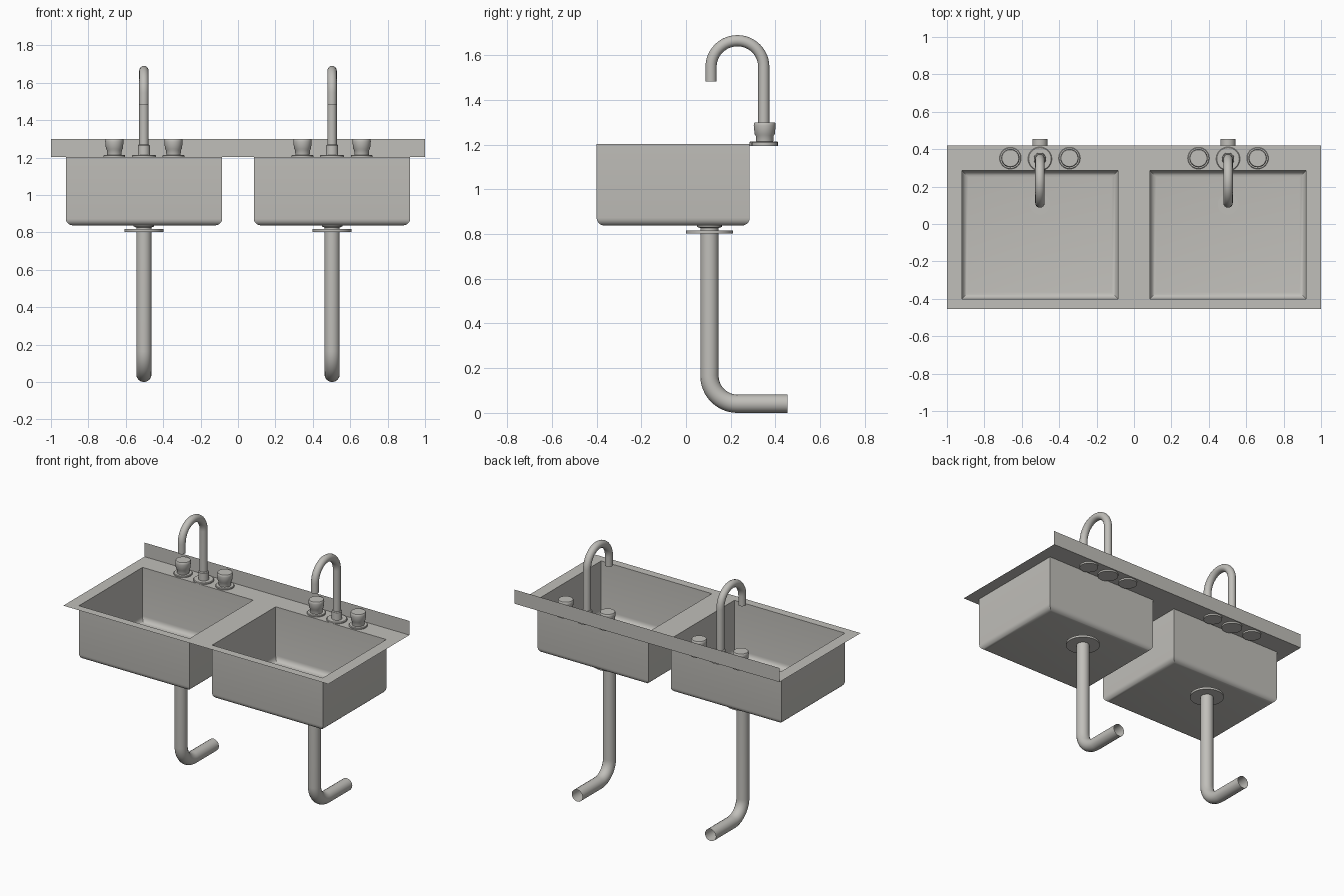
import bpy, bmesh, math
from mathutils import Vector

cube = bpy.data.objects.get("Cube")
if cube:
    bpy.data.objects.remove(cube, do_unlink=True)

COLOR = (0.53, 0.52, 0.49, 1)
steel = bpy.data.materials.new("brushed steel")
steel.use_nodes = True
steel.diffuse_color = COLOR
steel.node_tree.nodes["Principled BSDF"].inputs["Base Color"].default_value = COLOR

DECK_Z, FLOOR_Z = 1.204, 0.838
FRONT, BACK = -0.455, 0.42
BASIN_X, BASIN_Y = (0.085, 0.92), (-0.40, 0.285)
CENTER = 0.503
TAP_Y, DRAIN_Y = 0.348, 0.105


def finish(obj, smooth=True):
    obj.data.materials.append(steel)
    if smooth:
        bpy.ops.object.select_all(action="DESELECT")
        obj.select_set(True)
        bpy.context.view_layer.objects.active = obj
        bpy.ops.object.shade_smooth_by_angle(angle=math.radians(35))
    return obj


def from_bmesh(name, bm, smooth=True):
    mesh = bpy.data.meshes.new(name)
    bm.to_mesh(mesh)
    bm.free()
    obj = bpy.data.objects.new(name, mesh)
    bpy.context.collection.objects.link(obj)
    return finish(obj, smooth)


def lathe(name, x, y, profile, sides=32):
    """Turned solid from (radius, z) pairs listed bottom to top."""
    bm = bmesh.new()
    rings = []
    for r, z in profile:
        angles = [math.tau * i / sides for i in range(sides)]
        rings.append([bm.verts.new((x + r * math.cos(a), y + r * math.sin(a), z)) for a in angles])
    for low, high in zip(rings, rings[1:]):
        for i in range(sides):
            j = (i + 1) % sides
            bm.faces.new((low[i], low[j], high[j], high[i]))
    bm.faces.new(rings[0][::-1])
    bm.faces.new(rings[-1])
    return from_bmesh(name, bm)


def tube(name, points, radius):
    """Open-ended pipe swept along a path."""
    curve = bpy.data.curves.new(name, "CURVE")
    curve.dimensions = "3D"
    curve.bevel_depth = radius
    curve.bevel_resolution = 6
    spline = curve.splines.new("POLY")
    spline.points.add(len(points) - 1)
    for p, co in zip(spline.points, points):
        p.co = (*co, 1)
    obj = bpy.data.objects.new(name, curve)
    bpy.context.collection.objects.link(obj)
    bpy.ops.object.select_all(action="DESELECT")
    obj.select_set(True)
    bpy.context.view_layer.objects.active = obj
    bpy.ops.object.convert(target="MESH")
    return finish(bpy.context.object)


def arc(x, cy, cz, radius, start, end, steps):
    angles = [math.radians(start + (end - start) * i / steps) for i in range(steps + 1)]
    return [(x, cy + radius * math.cos(a), cz + radius * math.sin(a)) for a in angles]


# Sheet countertop with two openings and an upright backsplash
bm = bmesh.new()
xs = [-1, -BASIN_X[1], -BASIN_X[0], BASIN_X[0], BASIN_X[1], 1]
ys = [FRONT, *BASIN_Y, BACK]
grid = [[bm.verts.new((x, y, DECK_Z)) for x in xs] for y in ys]
for j in range(len(ys) - 1):
    for i in range(len(xs) - 1):
        if not (j == 1 and i in (1, 3)):
            bm.faces.new((grid[j][i], grid[j][i + 1], grid[j + 1][i + 1], grid[j + 1][i]))
bmesh.ops.dissolve_limit(bm, angle_limit=0.01, verts=bm.verts[:], edges=bm.edges[:])
from_bmesh("countertop", bm, smooth=False)

bm = bmesh.new()
bm.faces.new([bm.verts.new((x, BACK, z)) for x, z in
              ((-1, DECK_Z), (1, DECK_Z), (1, 1.3), (-1, 1.3))])
from_bmesh("backsplash", bm, smooth=False)

for side, label in ((-1, "right"), (1, "left")):
    cx = side * CENTER

    # Basin: open box with rounded bottom edges
    bm = bmesh.new()
    bmesh.ops.create_cube(bm, size=1)
    size = Vector((BASIN_X[1] - BASIN_X[0], BASIN_Y[1] - BASIN_Y[0], DECK_Z - FLOOR_Z))
    bmesh.ops.scale(bm, vec=size, verts=bm.verts)
    middle = Vector((side * sum(BASIN_X) / 2, sum(BASIN_Y) / 2, (DECK_Z + FLOOR_Z) / 2))
    bmesh.ops.translate(bm, vec=middle, verts=bm.verts)
    bm.normal_update()
    top = [f for f in bm.faces if f.normal.z > 0.9]
    bmesh.ops.delete(bm, geom=top, context="FACES_ONLY")
    low = [e for e in bm.edges if all(v.co.z < FLOOR_Z + 0.01 for v in e.verts)]
    bmesh.ops.bevel(bm, geom=low, offset=0.035, segments=5, profile=0.5, affect="EDGES")
    from_bmesh(label + "_basin", bm)

    # Drain fitting, flange and waste pipe
    lathe(label + "_drain_fitting", cx, DRAIN_Y,
          [(0.04, 0.81), (0.04, 0.826), (0.055, 0.832), (0.055, FLOOR_Z + 0.001)])
    lathe(label + "_drain_flange", cx, DRAIN_Y, [(0.105, 0.803), (0.105, 0.817)], 40)
    bend = 0.125
    path = [(cx, DRAIN_Y, 0.81)]
    path += arc(cx, DRAIN_Y + bend, 0.041 + bend, bend, 180, 270, 12)
    path.append((cx, 0.455, 0.041))
    tube(label + "_waste_pipe", path, 0.041)

    # Gooseneck spout
    lathe(label + "_spout_plate", cx, TAP_Y, [(0.064, 1.193), (0.064, 1.21), (0.06, 1.214)])
    lathe(label + "_spout_collar", cx, TAP_Y, [(0.033, 1.212), (0.032, 1.265), (0.027, 1.27)])
    reach = 0.118
    path = [(cx, TAP_Y, 1.21)]
    path += arc(cx, TAP_Y - reach, 1.547, reach, 0, 180, 24)
    path.append((cx, TAP_Y - 2 * reach, 1.482))
    tube(label + "_spout", path, 0.025)

    # Pair of tap handles
    for offset, kind in ((-0.158, "first"), (0.158, "second")):
        name = f"{label}_{kind}_handle"
        lathe(name + "_plate", cx + offset, TAP_Y + 0.004,
              [(0.058, 1.193), (0.058, 1.21), (0.055, 1.214)])
        lathe(name, cx + offset, TAP_Y + 0.004,
              [(0.038, 1.212), (0.04, 1.24), (0.045, 1.247), (0.049, 1.285),
               (0.048, 1.295), (0.045, 1.3)])
